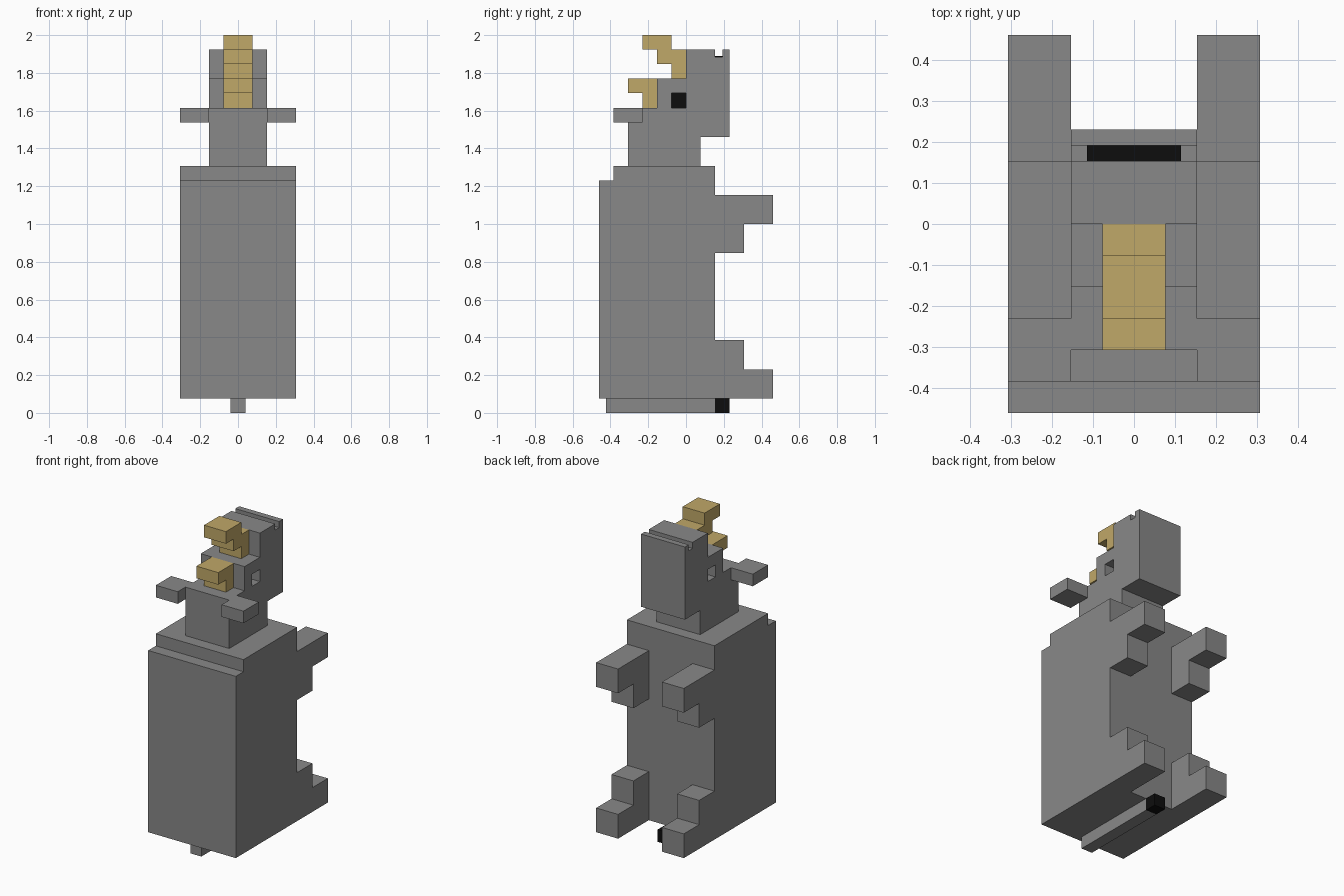
import bpy, bmesh

U = 1 / 13  # size of one voxel

cube = bpy.data.objects.get("Cube")
if cube:
    bpy.data.objects.remove(cube, do_unlink=True)


def material(name, color):
    mat = bpy.data.materials.new(name)
    mat.use_nodes = True
    mat.diffuse_color = (*color, 1)
    mat.node_tree.nodes["Principled BSDF"].inputs["Base Color"].default_value = (*color, 1)
    return mat


GREY = material("hide_grey", (0.246, 0.246, 0.246))
GOLD = material("horn_gold", (0.527, 0.392, 0.138))
BLACK = material("dark_black", (0.004, 0.004, 0.004))


def extrude(name, x0, x1, profile, mat):
    """Side profile of (y, z) voxel points, extruded from x0 to x1."""
    bm = bmesh.new()
    face = bm.faces.new([bm.verts.new((x0 * U, y * U, z * U)) for y, z in profile])
    new = bmesh.ops.extrude_face_region(bm, geom=[face])["geom"]
    verts = [v for v in new if isinstance(v, bmesh.types.BMVert)]
    bmesh.ops.translate(bm, verts=verts, vec=((x1 - x0) * U, 0, 0))
    bmesh.ops.recalc_face_normals(bm, faces=bm.faces)
    mesh = bpy.data.meshes.new(name)
    bm.to_mesh(mesh)
    bm.free()
    mesh.materials.append(mat)
    obj = bpy.data.objects.new(name, mesh)
    bpy.context.collection.objects.link(obj)
    return obj


def box(name, x0, x1, y0, y1, z0, z1, mat):
    return extrude(name, x0, x1, [(y0, z0), (y1, z0), (y1, z1), (y0, z1)], mat)


# Body with a stepped front shoulder
extrude("body", -4, 4, [(-6, 1), (2, 1), (2, 17), (-5, 17), (-5, 16), (-6, 16)], GREY)

# Ridge under the body with a dark tip
box("bottom_ridge", -0.5, 0.5, -5.5, 2, 0, 1, GREY)
box("ridge_tip", -0.5, 0.5, 2, 3, 0, 1, BLACK)

# Neck and head in one stepped profile, with a groove across the top
head = extrude("head", -2, 2, [
    (-4, 17), (1, 17), (1, 19), (3, 19), (3, 25), (2.5, 25), (2.5, 24.5),
    (2, 24.5), (2, 25), (0, 25), (0, 23), (-2, 23), (-2, 21), (-4, 21)], GREY)
box("groove_floor", -1.5, 1.5, 2, 2.5, 24.5, 24.55, BLACK)

# Paired parts: limbs, ears and eye sockets
for side, s in (("left", 1), ("right", -1)):
    extrude(side + "_upper_leg", 2 * s, 4 * s,
            [(2, 11), (4, 11), (4, 13), (6, 13), (6, 15), (2, 15)], GREY)
    extrude(side + "_lower_leg", 2 * s, 4 * s,
            [(2, 1), (6, 1), (6, 3), (4, 3), (4, 5), (2, 5)], GREY)
    box(side + "_ear", 2 * s, 4 * s, -5, -3, 20, 21, GREY)

    cutter = box(side + "_eye_cutter", s, 3 * s, -1, 0, 21, 22, GREY)
    cutter.hide_render = True
    mod = head.modifiers.new("eye_socket", "BOOLEAN")
    mod.operation = "DIFFERENCE"
    mod.solver = "EXACT"
    mod.object = cutter
    bpy.context.view_layer.objects.active = head
    bpy.ops.object.modifier_apply(modifier=mod.name)
    bpy.data.objects.remove(cutter, do_unlink=True)

# Dark back wall of each eye socket
head.data.materials.append(BLACK)
for poly in head.data.polygons:
    if abs(abs(poly.center.x) - U) < 0.01 and abs(poly.normal.x) > 0.9:
        poly.material_index = 1

# Horns
extrude("small_horn", -1, 1,
        [(-3, 21), (-2, 21), (-2, 23), (-4, 23), (-4, 22), (-3, 22)], GOLD)
extrude("large_horn", -1, 1, [
    (-1, 23), (0, 23), (0, 25), (-1, 25), (-1, 26),
    (-3, 26), (-3, 25), (-2, 25), (-2, 24), (-1, 24)], GOLD)
